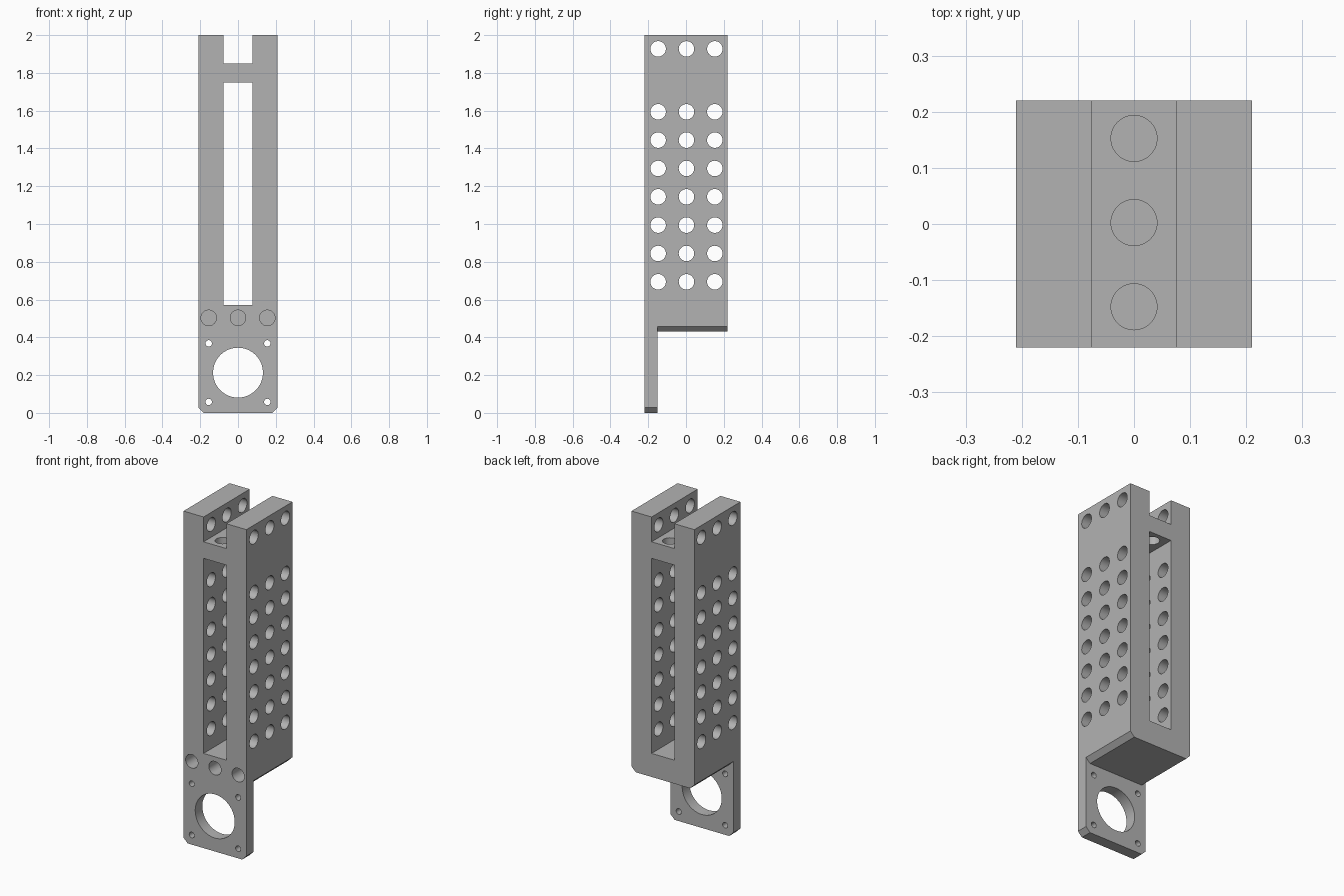
import bpy, bmesh, math
from mathutils import Matrix, Vector

if "Cube" in bpy.data.objects:
    bpy.data.objects.remove(bpy.data.objects["Cube"], do_unlink=True)

W, D, H = 0.21, 0.22, 2.0        # half width, half depth, height
C = 0.028                        # bottom corner chamfer
PLATE_BACK, BODY_BOTTOM = -0.152, 0.43
PITCH, HOLE_R = 0.15, 0.041

grey = bpy.data.materials.new("grey")
grey.use_nodes = True
colour = (0.45, 0.45, 0.45, 1)
grey.diffuse_color = colour
grey.node_tree.nodes["Principled BSDF"].inputs["Base Color"].default_value = colour


def make_object(name, bm):
    bmesh.ops.recalc_face_normals(bm, faces=bm.faces)
    mesh = bpy.data.meshes.new(name)
    bm.to_mesh(mesh)
    bm.free()
    mesh.materials.append(grey)
    obj = bpy.data.objects.new(name, mesh)
    bpy.context.collection.objects.link(obj)
    return obj


def extrude_profile(bm, points, y0, y1):
    """Prism from an x-z outline, running from y0 to y1."""
    face = bm.faces.new([bm.verts.new((x, y0, z)) for x, z in points])
    moved = bmesh.ops.extrude_face_region(bm, geom=[face])["geom"]
    verts = [v for v in moved if isinstance(v, bmesh.types.BMVert)]
    bmesh.ops.translate(bm, verts=verts, vec=(0, y1 - y0, 0))


def drill(bm, centre, axis, radius, length, sides=48):
    turn = Vector((0, 0, 1)).rotation_difference(Vector(axis)).to_matrix().to_4x4()
    bmesh.ops.create_cone(bm, cap_ends=True, segments=sides, radius1=radius,
                          radius2=radius, depth=length,
                          matrix=Matrix.Translation(centre) @ turn)


def rectangle(x, z0, z1):
    return [(-x, z0), (x, z0), (x, z1), (-x, z1)]


def cut(obj, bm):
    cutter = make_object("cutter", bm)
    cutter.hide_render = True
    mod = obj.modifiers.new("cut", "BOOLEAN")
    mod.operation, mod.solver, mod.object = "DIFFERENCE", "EXACT", cutter
    bpy.context.view_layer.objects.active = obj
    bpy.ops.object.modifier_apply(modifier=mod.name)
    bpy.data.objects.remove(cutter, do_unlink=True)


# Solid blank with chamfered foot
bm = bmesh.new()
extrude_profile(bm, [(-W + C, 0), (W - C, 0), (W, C), (W, H), (-W, H), (-W, C)], -D, D)
bracket = make_object("motor_bracket", bm)

# Space behind the mounting plate, leaving a chamfered body underside
bm = bmesh.new()
e, z = 0.1, BODY_BOTTOM
extrude_profile(bm, [(-W - e, -e), (W + e, -e), (W + e, z + C + e), (W - C, z),
                     (-W + C, z), (-W - e, z + C + e)], PLATE_BACK, D + e)
cut(bracket, bm)

# Long window and open top slot
bm = bmesh.new()
extrude_profile(bm, rectangle(0.076, 0.572, 1.75), -1, 1)
extrude_profile(bm, rectangle(0.076, 1.85, H + 0.2), -1, 1)
cut(bracket, bm)

# Side wall holes
bm = bmesh.new()
rows = [0.694 + i * PITCH for i in range(7)] + [1.927]
columns = [0.0025 + i * PITCH for i in (-1, 0, 1)]
for z in rows:
    for y in columns:
        drill(bm, (0, y, z), (1, 0, 0), HOLE_R, 1)
cut(bracket, bm)

# Crossbar holes
bm = bmesh.new()
for y in columns:
    drill(bm, (0, y, 1.8), (0, 0, 1), HOLE_R, 0.2)
cut(bracket, bm)

# Mounting plate bore and screw holes, blind holes above them
bm = bmesh.new()
drill(bm, (0, -D, 0.213), (0, 1, 0), 0.132, 0.3, 64)
for x in (-0.155, 0, 0.155):
    drill(bm, (x, -D, 0.503), (0, 1, 0), HOLE_R, 0.3)
    if x:
        for z in (0.058, 0.368):
            drill(bm, (x, -D, z), (0, 1, 0), 0.017, 0.3, 32)
cut(bracket, bm)

# Smooth bores, crisp edges
bpy.ops.object.select_all(action="DESELECT")
bracket.select_set(True)
bpy.context.view_layer.objects.active = bracket
bpy.ops.object.shade_smooth_by_angle(angle=math.radians(30))
